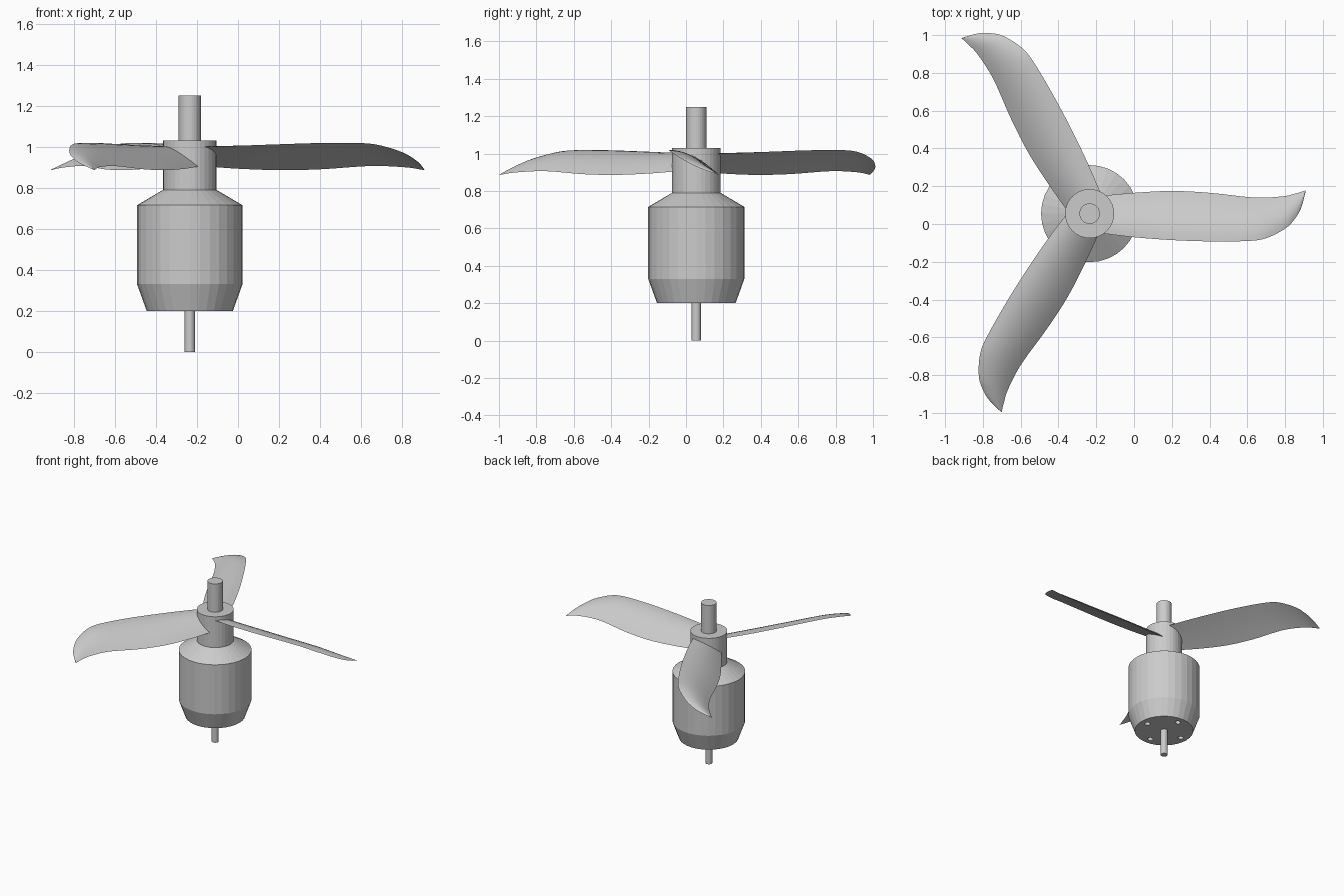
import bpy, bmesh, math
from mathutils import Matrix, Vector

cube = bpy.data.objects.get("Cube")
if cube:
    bpy.data.objects.remove(cube, do_unlink=True)

AXIS = Vector((-0.235, 0.055, 0))
SIDES = 32

grey = bpy.data.materials.new("light grey metal")
grey.use_nodes = True
colour = (0.6, 0.6, 0.6, 1)
grey.diffuse_color = colour
grey.node_tree.nodes["Principled BSDF"].inputs["Base Color"].default_value = colour


def make_object(name, bm, smooth_angle=None):
    bmesh.ops.recalc_face_normals(bm, faces=bm.faces)
    mesh = bpy.data.meshes.new(name)
    bm.to_mesh(mesh)
    bm.free()
    mesh.materials.append(grey)
    obj = bpy.data.objects.new(name, mesh)
    obj.location = AXIS
    bpy.context.collection.objects.link(obj)
    if smooth_angle:
        bpy.ops.object.select_all(action='DESELECT')
        obj.select_set(True)
        bpy.context.view_layer.objects.active = obj
        bpy.ops.object.shade_smooth_by_angle(angle=math.radians(smooth_angle))
    return obj


def skin(bm, rings):
    """Join matching closed rings with quads and cap both ends."""
    loops = [[bm.verts.new(p) for p in ring] for ring in rings]
    for a, b in zip(loops, loops[1:]):
        for i in range(len(a)):
            j = (i + 1) % len(a)
            bm.faces.new((a[i], a[j], b[j], b[i]))
    bm.faces.new(loops[0][::-1])
    bm.faces.new(loops[-1])


def turned(name, profile, centre=(0, 0), sides=SIDES):
    bm = bmesh.new()
    angles = [math.tau * i / sides for i in range(sides)]
    skin(bm, [[(centre[0] + r * math.cos(a), centre[1] + r * math.sin(a), z)
               for a in angles] for r, z in profile])
    return make_object(name, bm)


# Motor housing with its tapered ends, hub and shafts
housing = turned("motor_housing", [(0.21, 0.2), (0.257, 0.33), (0.257, 0.715), (0.13, 0.79)])
turned("hub", [(0.13, 0.78), (0.13, 1.03)])
turned("upper_shaft", [(0.054, 1.02), (0.054, 1.25)])
turned("lower_shaft", [(0.025, 0), (0.025, 0.21)])

# Four mounting holes in the underside
for i in range(4):
    a = math.pi / 2 * i
    cutter = turned("hole_cutter", [(0.02, 0.15), (0.02, 0.25)],
                    (0.155 * math.cos(a), 0.155 * math.sin(a)), 16)
    cutter.hide_render = True
    cutter.hide_set(True)
    cut = housing.modifiers.new("mounting_hole", 'BOOLEAN')
    cut.operation = 'DIFFERENCE'
    cut.solver = 'EXACT'
    cut.object = cutter
bpy.context.view_layer.update()
cut_mesh = bpy.data.meshes.new_from_object(
    housing.evaluated_get(bpy.context.evaluated_depsgraph_get()))
housing.modifiers.clear()
housing.data = cut_mesh
for obj in [o for o in bpy.data.objects if o.name.startswith("hole_cutter")]:
    bpy.data.objects.remove(obj, do_unlink=True)

# Blade stations: distance, leading y, trailing y, leading z, trailing z, bulge
STATIONS = [
    (0.07, -0.105, 0.095, 1.0, 0.905, 0.03),
    (0.235, -0.125, 0.11, 1.005, 0.893, 0.033),
    (0.435, -0.14, 0.12, 1.012, 0.886, 0.033),
    (0.635, -0.147, 0.11, 1.018, 0.89, 0.032),
    (0.835, -0.145, 0.088, 1.018, 0.904, 0.03),
    (0.935, -0.13, 0.085, 1.005, 0.906, 0.028),
    (1.035, -0.08, 0.093, 0.973, 0.901, 0.022),
    (1.085, -0.03, 0.105, 0.945, 0.896, 0.016),
    (1.12, 0.03, 0.115, 0.918, 0.89, 0.01),
    (1.143, 0.116, 0.123, 0.889, 0.886, 0.002),
]
CHORD = 8


def smooth_station(i, t):
    """Catmull-Rom blend between neighbouring stations."""
    last = len(STATIONS) - 1
    quad = [STATIONS[min(max(i + k, 0), last)] for k in (-1, 0, 1, 2)]
    return [b + 0.5 * t * (c - a + t * (2 * a - 5 * b + 4 * c - d + t * (3 * (b - c) + d - a)))
            for a, b, c, d in zip(*quad)]


def blade_section(x, y0, y1, z0, z1, bulge):
    def point(u, lift):
        return (x, y0 + (y1 - y0) * u, z0 + (z1 - z0) * u + lift * 4 * u * (1 - u))
    top = [point(i / CHORD, bulge) for i in range(CHORD + 1)]
    bottom = [point(i / CHORD, bulge * 0.1) for i in range(CHORD - 1, 0, -1)]
    return top + bottom


# Three curved blades around the hub
sections = [blade_section(*smooth_station(i, k / 4))
            for i in range(len(STATIONS) - 1) for k in range(4)]
sections.append(blade_section(*STATIONS[-1]))
for n, name in enumerate(("left_blade", "rear_blade", "front_blade")):
    bm = bmesh.new()
    skin(bm, sections)
    bmesh.ops.rotate(bm, verts=bm.verts, cent=(0, 0, 0),
                     matrix=Matrix.Rotation(math.tau / 3 * n, 3, 'Z'))
    make_object(name, bm, 30)
